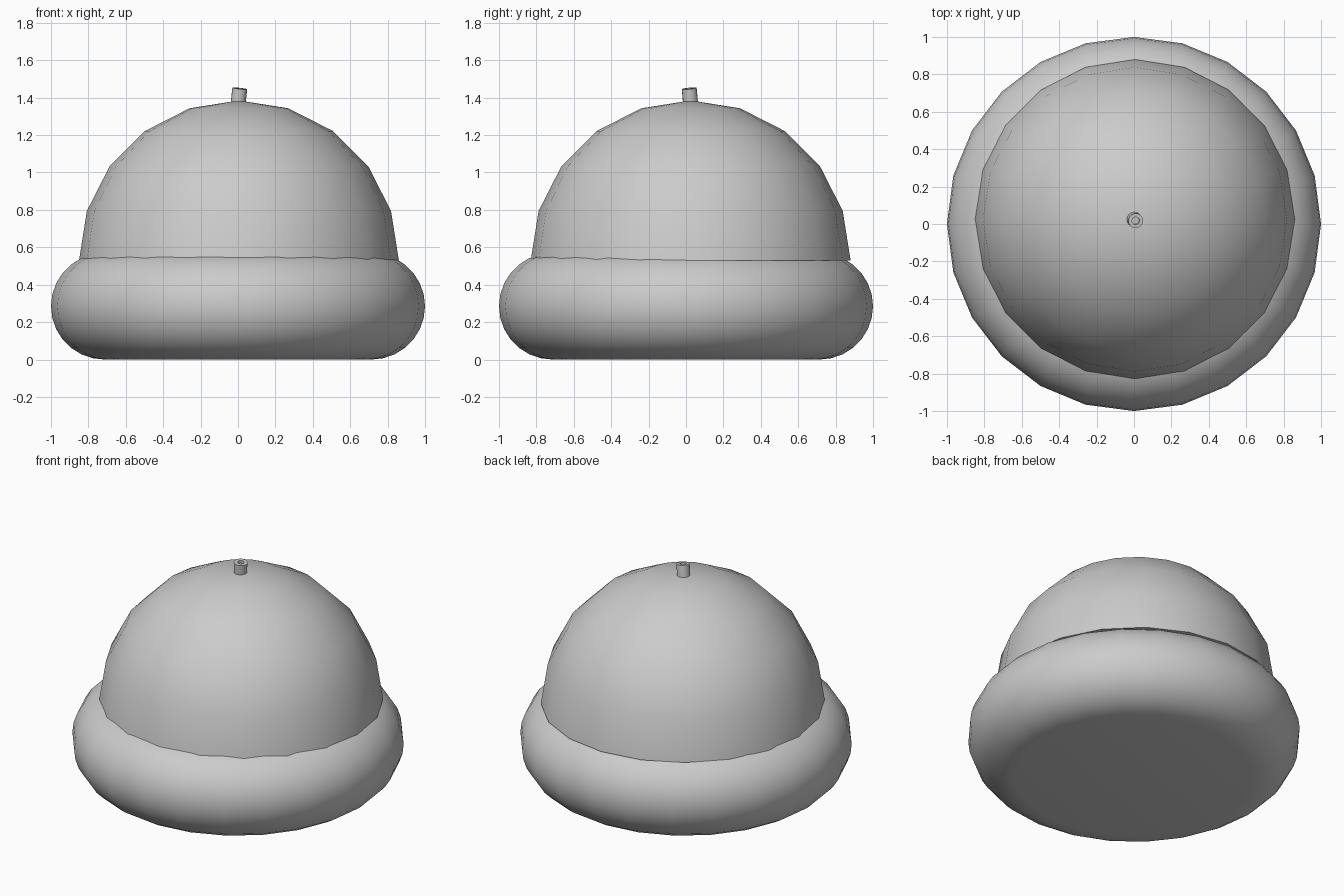
import bpy
import bmesh
from math import sin, cos, pi, radians

cube = bpy.data.objects.get("Cube")
if cube:
    bpy.data.objects.remove(cube, do_unlink=True)

grey = bpy.data.materials.new("plain grey")
grey.use_nodes = True
colour = (0.6, 0.6, 0.6, 1)
grey.diffuse_color = colour
grey.node_tree.nodes["Principled BSDF"].inputs["Base Color"].default_value = colour


def lathe(name, profile, sides, location, rotation=(0, 0, 0)):
    """Turn a bottom-to-top (radius, height) profile around z."""
    bm = bmesh.new()
    verts = [bm.verts.new((r, 0, z)) for r, z in profile]
    edges = [bm.edges.new(pair) for pair in zip(verts, verts[1:])]
    bmesh.ops.spin(bm, geom=verts + edges, cent=(0, 0, 0), axis=(0, 0, 1),
                   angle=2 * pi, steps=sides, use_merge=True)
    bmesh.ops.remove_doubles(bm, verts=bm.verts, dist=0.0005)
    bmesh.ops.recalc_face_normals(bm, faces=bm.faces)
    mesh = bpy.data.meshes.new(name)
    bm.to_mesh(mesh)
    bm.free()
    mesh.materials.append(grey)
    obj = bpy.data.objects.new(name, mesh)
    bpy.context.collection.objects.link(obj)
    obj.location = location
    obj.rotation_euler = rotation
    bpy.ops.object.select_all(action='DESELECT')
    obj.select_set(True)
    bpy.context.view_layer.objects.active = obj
    bpy.ops.object.shade_smooth_by_angle(angle=radians(35))
    return obj


# Rounded cushion base with a flat underside
tube = 0.285
ring = 1 - tube
steps = 14
rim = [(ring + tube * sin(pi * i / steps), -tube * cos(pi * i / steps))
       for i in range(steps + 1)]
lathe("base", [(0, -tube)] + rim + [(0, tube)], 24, (0, 0, tube))

# Domed bell resting on the base, slightly off centre
radius = 0.855
arc = [(radius * cos(pi * i / 10), radius * sin(pi * i / 10)) for i in range(5)]
lathe("dome", [(0, 0)] + arc + [(0, radius)], 20, (0.005, 0.025, 0.53))

# Small leaning knob with a recessed hole in its top
knob = [(0, 0), (0.04, 0), (0.04, 0.09), (0.02, 0.09), (0.02, 0.07), (0, 0.07)]
lathe("knob", knob, 16, (0, 0.025, 1.36), (radians(5), radians(6), 0))
